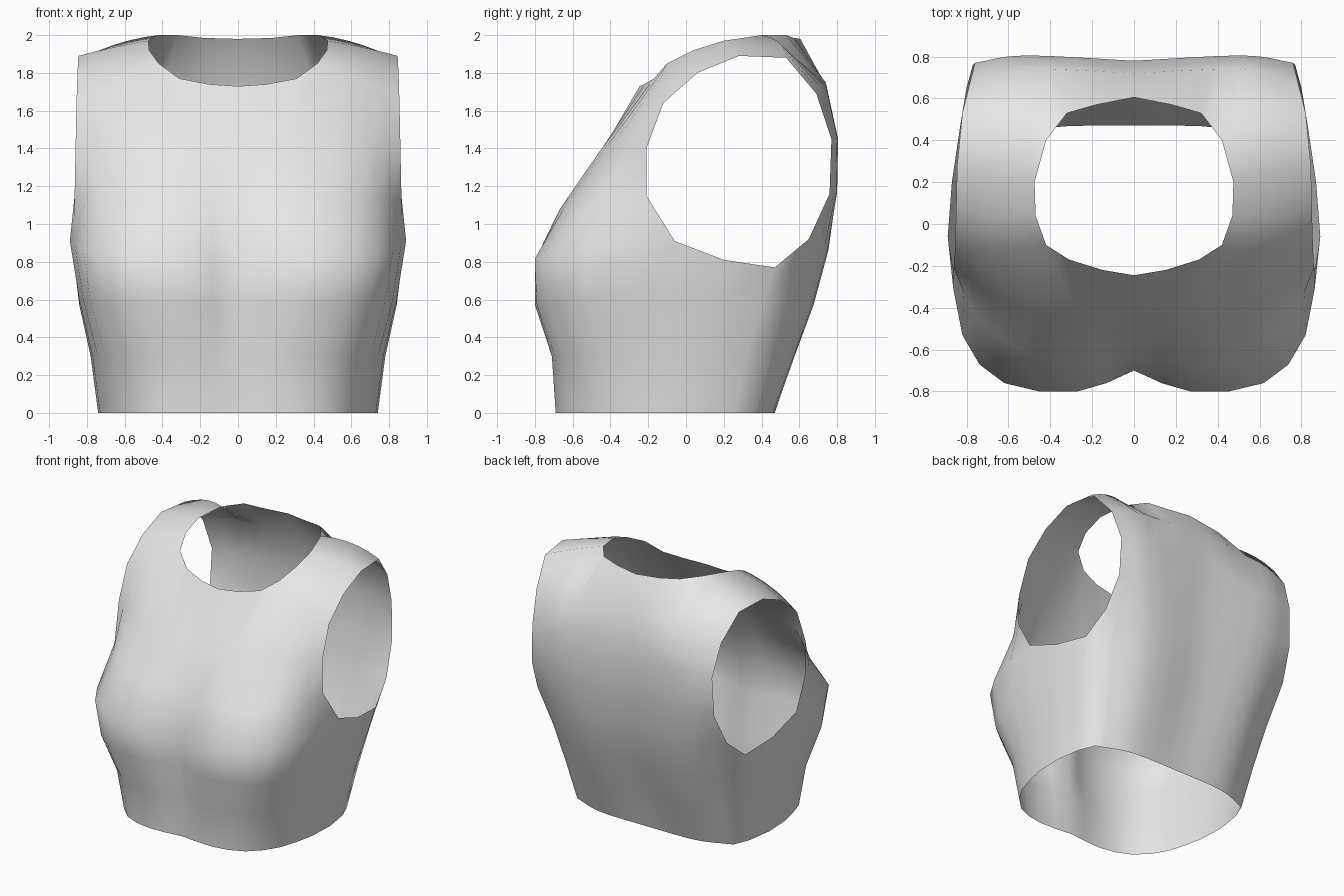
import bpy
import bmesh
from mathutils import Vector

default_cube = bpy.data.objects.get("Cube")
if default_cube:
    bpy.data.objects.remove(default_cube, do_unlink=True)

COLUMNS = 9        # points from the centre line to the armhole edge
NECK_COLUMNS = 3   # columns interrupted by the neck opening


def spline(points, t):
    """Smooth curve through the points, t running from 0 to 1."""
    points = [Vector(p) for p in points]
    ends = [points[0] * 2 - points[1]] + points + [points[-1] * 2 - points[-2]]
    position = t * (len(points) - 1)
    index = min(int(position), len(points) - 2)
    u = position - index
    a, b, c, d = ends[index:index + 4]
    return 0.5 * (2 * b + (c - a) * u + (2 * a - 5 * b + 4 * c - d) * u ** 2
                  + (3 * b - a - 3 * c + d) * u ** 3)


def panel_row(outline, z_centre, z_edge):
    """Row of a panel from the centre line out to the side."""
    row = []
    for column in range(COLUMNS):
        t = column / (COLUMNS - 1)
        flat = spline(outline, t)
        row.append(Vector((flat.x, flat.y, z_centre + (z_edge - z_centre) * t * t)))
    return row


def strap_row(neck_edge, armhole_edge, bulge, neckline=()):
    """Row over the shoulder, from the neck opening to the armhole."""
    start, end = Vector(neck_edge), Vector(armhole_edge)
    steps = COLUMNS - 1 - NECK_COLUMNS
    row = [Vector(p) for p in neckline] or [None] * NECK_COLUMNS
    for step in range(steps + 1):
        t = step / steps
        row.append(start.lerp(end, t) + Vector(bulge) * (4 * t * (1 - t)))
    return row


# Front panel, hem to chest
front = [
    panel_row([(0, -.67), (.27, -.69), (.5, -.62), (.66, -.42), (.73, -.15)], 0, 0),
    panel_row([(0, -.68), (.27, -.71), (.53, -.65), (.7, -.45), (.77, -.13)], .3, .3),
    panel_row([(0, -.7), (.27, -.8), (.59, -.74), (.78, -.52), (.84, -.1)], .57, .6),
    panel_row([(0, -.7), (.27, -.8), (.62, -.76), (.82, -.53), (.89, -.06)], .8, .91),
    panel_row([(0, -.63), (.27, -.67), (.55, -.6), (.75, -.44), (.865, -.21)], 1.07, 1.15),
    panel_row([(0, -.45), (.25, -.46), (.5, -.41), (.7, -.32), (.86, -.21)], 1.38, 1.4),
]

# Shoulder straps, running from the front neckline to the back neckline
shoulder = [
    strap_row((.42, -.1, 1.85), (.855, -.12, 1.64), (0, -.02, .02),
              [(0, -.245, 1.73), (.15, -.22, 1.74), (.31, -.17, 1.77)]),
    strap_row((.47, .04, 1.92), (.85, .06, 1.8), (0, -.01, .01)),
    strap_row((.475, .2, 1.97), (.845, .28, 1.89), (0, 0, .005)),
    strap_row((.42, .4, 2), (.82, .53, 1.88), (0, .03, .02),
              [(0, .605, 1.98), (.18, .57, 1.985), (.32, .53, 2)]),
]

# Back panel, shoulder blades to hem
back = [
    panel_row([(0, .72), (.5, .74), (.78, .69)], 1.76, 1.69),
    panel_row([(0, .78), (.52, .805), (.76, .77)], 1.45, 1.45),
    panel_row([(0, .77), (.5, .8), (.77, .76)], 1.17, 1.16),
    panel_row([(0, .73), (.48, .75), (.8, .65)], .85, .92),
    panel_row([(0, .65), (.45, .67), (.75, .53)], .57, .6),
    panel_row([(0, .55), (.42, .57), (.7, .45)], .3, .3),
    panel_row([(0, .47), (.4, .46), (.66, .37)], 0, 0),
]

# Side panel under the armhole, hem to armhole
side = [
    [(.74, .05, 0), (.71, .25, 0)],
    [(.78, .1, .3), (.75, .32, .3)],
    [(.84, .15, .57), (.8, .4, .56)],
    [(.87, .2, .81), (.83, .47, .77)],
]

mesh = bmesh.new()


def add_rows(rows):
    return [[p if p is None or isinstance(p, bmesh.types.BMVert) else mesh.verts.new(p)
             for p in row] for row in rows]


def skin(rows):
    """Join neighbouring rows with quads, leaving the gaps open."""
    for low, high in zip(rows, rows[1:]):
        for j in range(len(low) - 1):
            corners = [low[j], low[j + 1], high[j + 1], high[j]]
            if None not in corners:
                mesh.faces.new(corners)


# Front, shoulder and back form one continuous sheet; the neck stays open
sheet = add_rows(front + shoulder + back)
skin(sheet)

# The side panel closes the sheet below the armhole
skin(add_rows([[sheet[k][-1]] + middle + [sheet[-1 - k][-1]]
               for k, middle in enumerate(side)]))

data = bpy.data.meshes.new("sleeveless_top")
mesh.to_mesh(data)
mesh.free()
top = bpy.data.objects.new("sleeveless_top", data)
bpy.context.collection.objects.link(top)

# Plain cloth colour
cloth = bpy.data.materials.new("light_grey_cloth")
cloth.use_nodes = True
cloth.diffuse_color = (.8, .8, .8, 1)
cloth.node_tree.nodes["Principled BSDF"].inputs["Base Color"].default_value = (.8, .8, .8, 1)
data.materials.append(cloth)

# Mirror to the other half and shade smoothly
mirror = top.modifiers.new("mirror", "MIRROR")
mirror.use_clip = True
mirror.merge_threshold = 0.001
for polygon in data.polygons:
    polygon.use_smooth = True
